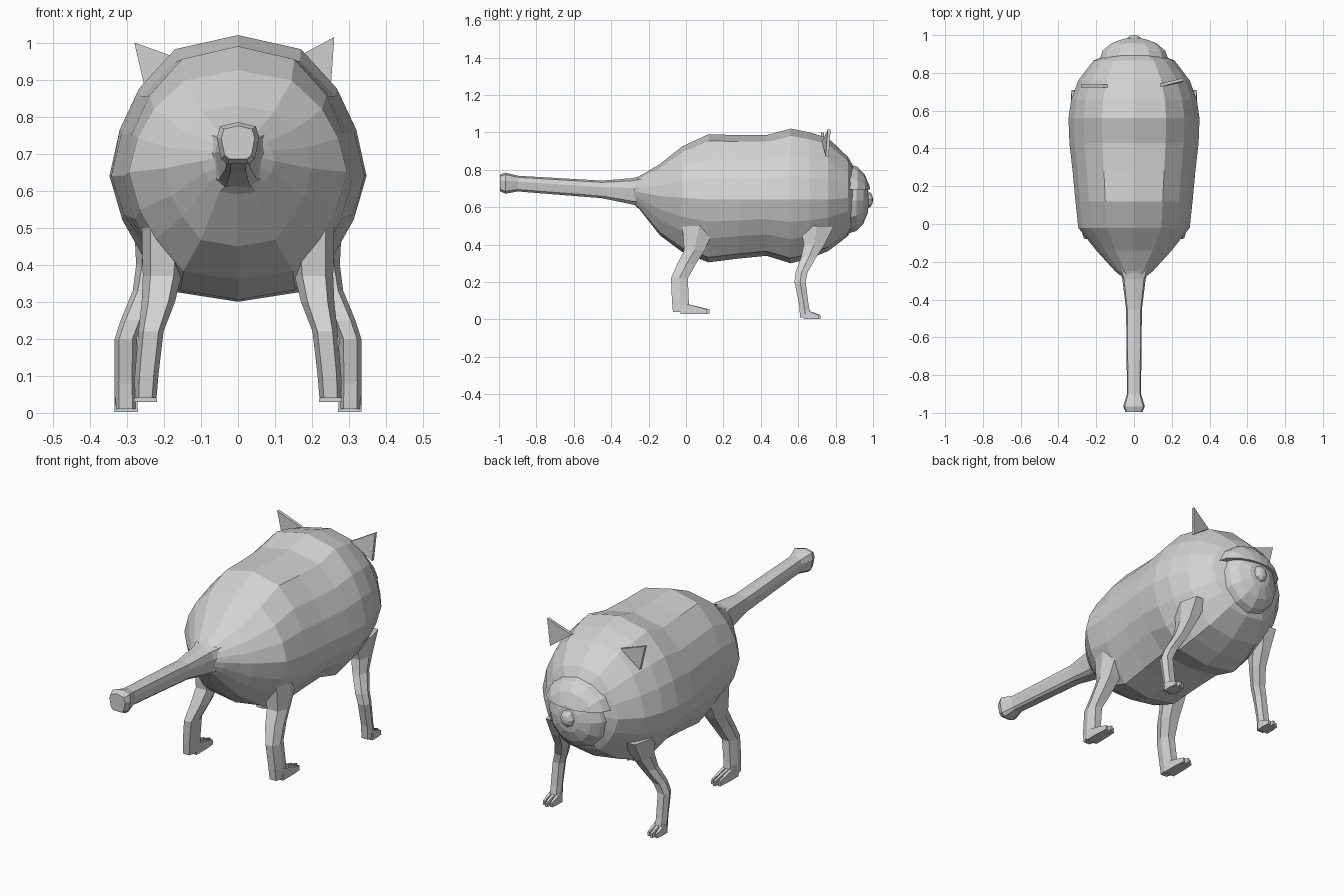
import bpy, bmesh, math
from mathutils import Vector, Matrix

if "Cube" in bpy.data.objects:
    bpy.data.objects.remove(bpy.data.objects["Cube"])

grey = bpy.data.materials.new("grey")
grey.diffuse_color = (0.65, 0.65, 0.65, 1)
grey.use_nodes = True
grey.node_tree.nodes["Principled BSDF"].inputs["Base Color"].default_value = grey.diffuse_color


def finish(name, bm):
    bmesh.ops.recalc_face_normals(bm, faces=bm.faces)
    mesh = bpy.data.meshes.new(name)
    bm.to_mesh(mesh)
    bm.free()
    mesh.materials.append(grey)
    ob = bpy.data.objects.new(name, mesh)
    bpy.context.collection.objects.link(ob)
    return ob


def loft(name, rings):
    """Skin a list of equal-length point rings and cap both ends."""
    bm = bmesh.new()
    rows = [[bm.verts.new(p) for p in ring] for ring in rings]
    n = len(rows[0])
    for a, b in zip(rows, rows[1:]):
        for i in range(n):
            j = (i + 1) % n
            bm.faces.new((a[i], a[j], b[j], b[i]))
    bm.faces.new(rows[0])
    bm.faces.new(rows[-1])
    return finish(name, bm)


# Body: barrel section, (half width fraction, height fraction) from top to bottom
half = [(0, 1), (.49, .9), (.77, .62), (.92, .33), (1, 0),
        (.9, -.35), (.75, -.62), (.5, -.92), (0, -1)]
section = half + [(-x, z) for x, z in half[-2:0:-1]]


def body_ring(y, w, low, high, mid):
    return [(x * w, y, mid + z * ((high - mid) if z > 0 else (mid - low)))
            for x, z in section]


# y, half width, bottom, top, height of widest point
loft("body", [body_ring(*r) for r in [
    (-.285, .055, .62, .75, .69), (-.25, .10, .59, .765, .68),
    (-.14, .20, .45, .83, .66), (-.02, .295, .36, .925, .65),
    (.12, .31, .305, .99, .64), (.28, .325, .325, .985, .64),
    (.43, .342, .34, .985, .64), (.56, .347, .30, 1.02, .64),
    (.66, .332, .325, 1.0, .64), (.76, .295, .365, .97, .64),
    (.865, .215, .445, .87, .65), (.905, .12, .52, .80, .66)]])


# Tail: tapering shaft with a flared, pointed end
def tail_ring(y, w, low, high):
    zs = [(0, 1), (.85, .8), (1, .25), (.8, -.75), (.5, -1),
          (-.5, -1), (-.8, -.75), (-1, .25), (-.85, .8)]
    c, h = (low + high) / 2, (high - low) / 2
    return [(x * w, y, c + z * h) for x, z in zs]


loft("tail", [tail_ring(*r) for r in [
    (-.995, .045, .685, .775), (-.965, .057, .672, .785),
    (-.90, .037, .684, .768), (-.45, .042, .648, .742),
    (-.29, .062, .615, .755), (-.22, .09, .60, .77)]])


# Legs: six-sided sections (x, y, z, half x, half y)
def leg_ring(s, x, y, z, wx, wy):
    return [(s * (x + wx * a), y + wy * b, z) for a, b in
            [(-.6, -1), (.6, -1), (1, 0), (.6, 1), (-.6, 1), (-1, 0)]]


def toe(name, s, x, y0, y1, z0, top, w):
    def ring(y, w, t):
        return [(s * (x - w), y, z0), (s * (x + w), y, z0),
                (s * (x + w * .7), y, t), (s * (x - w * .7), y, t)]
    ym = y0 + (y1 - y0) * .6
    loft(name, [ring(y0, w, top), ring(ym, w, z0 + (top - z0) * .65),
                ring(y1, w * .6, z0 + (top - z0) * .4)])


for side, s in (("right", 1), ("left", -1)):
    loft("back_leg_" + side, [leg_ring(s, *r) for r in [
        (.20, .07, .50, .06, .09), (.205, .045, .37, .052, .055),
        (.215, .005, .30, .045, .05), (.235, -.035, .22, .034, .045),
        (.247, -.03, .10, .032, .045), (.25, -.025, .04, .03, .045)]])
    loft("front_leg_" + side, [leg_ring(s, *r) for r in [
        (.22, .70, .50, .06, .09), (.235, .685, .40, .04, .055),
        (.25, .655, .33, .034, .04), (.285, .617, .25, .032, .032),
        (.303, .61, .20, .03, .03), (.304, .63, .08, .03, .025),
        (.303, .64, .01, .03, .03)]])
    for i in (-1, 0, 1):
        toe(f"back_toe_{side}_{i + 2}", s, .25 + i * .02, -.03,
            .125 - abs(i) * .012, .03, .09, .011)
        toe(f"front_toe_{side}_{i + 2}", s, .302 + i * .021, .63,
            .72 - abs(i) * .01, .002, .055, .011)

# Ears: thin triangular plates
for side, pts in (
        ("right", [(.26, .765, 1.015), (.14, .735, .95), (.25, .755, .87)]),
        ("left", [(-.28, .73, 1.0), (-.14, .73, .95), (-.25, .73, .87)])):
    loft("ear_" + side, [[(x, y + d, z) for x, y, z in pts] for d in (-.008, .008)])


# Muzzle parts: ellipsoids with poles along y, optionally cut flat below a height
def ellipsoid(name, centre, radii, seg, rings, cut=None):
    bm = bmesh.new()
    bmesh.ops.create_uvsphere(bm, u_segments=seg, v_segments=rings, radius=1)
    m = (Matrix.Translation(centre) @ Matrix.Diagonal((*radii, 1))
         @ Matrix.Rotation(math.pi / 2, 4, 'X'))
    bm.transform(m)
    if cut:
        geom = bm.verts[:] + bm.edges[:] + bm.faces[:]
        res = bmesh.ops.bisect_plane(bm, geom=geom, plane_co=(0, 0, cut),
                                     plane_no=(0, 0, 1), clear_inner=True)
        edges = [e for e in res["geom_cut"] if isinstance(e, bmesh.types.BMEdge)]
        bmesh.ops.holes_fill(bm, edges=edges)
    return finish(name, bm)


ellipsoid("muzzle", (0, .87, .635), (.165, .11, .175), 12, 8)
ellipsoid("muzzle_brim", (0, .87, .635), (.195, .122, .195), 14, 8, cut=.695)
ellipsoid("nose", (0, .972, .64), (.04, .028, .045), 8, 6)
